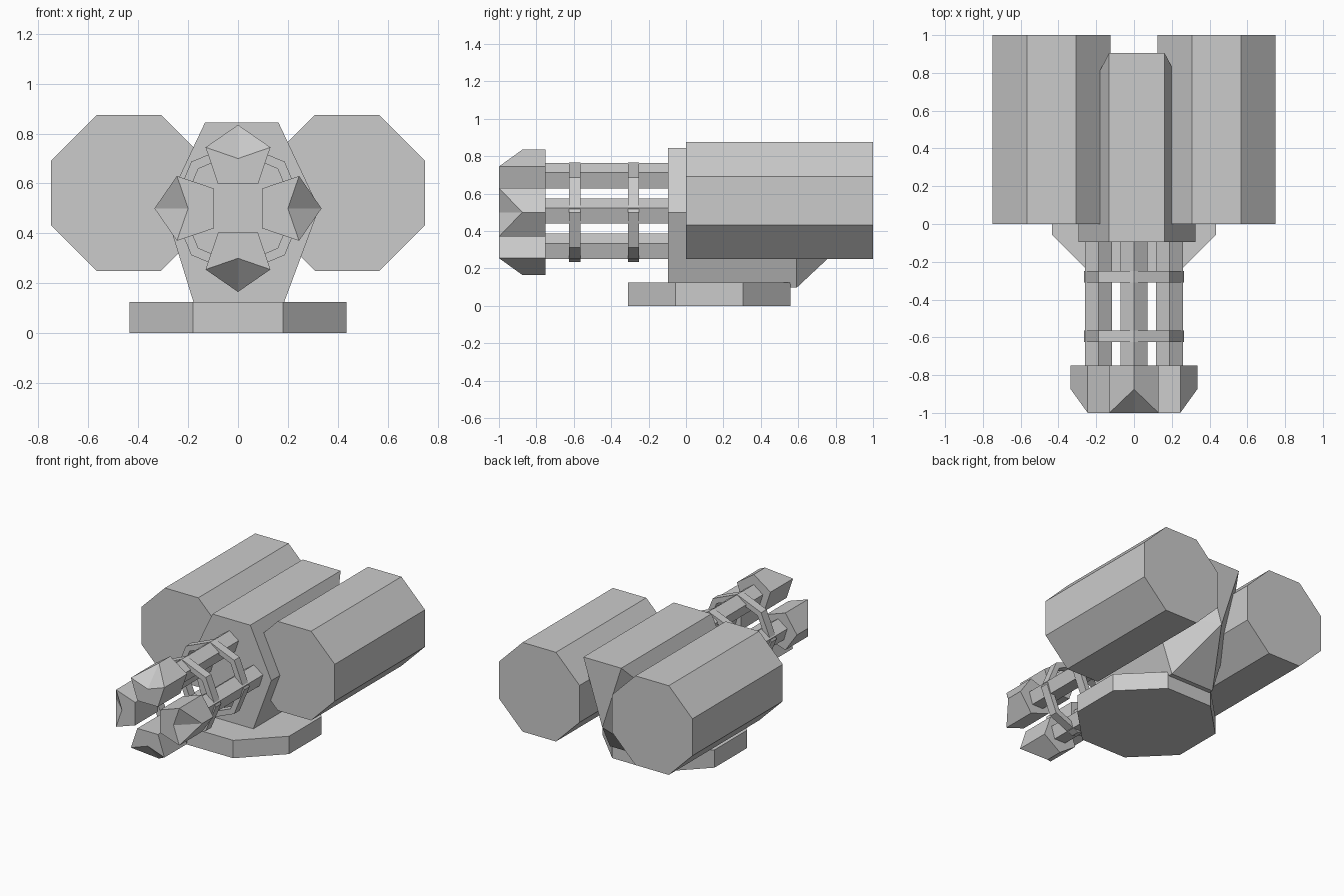
import bpy, bmesh
from math import sin, cos, pi

if "Cube" in bpy.data.objects:
    bpy.data.objects.remove(bpy.data.objects["Cube"])

AXIS_Z = 0.5  # height of the gun axis


def make(name, verts, faces):
    bm = bmesh.new()
    vs = [bm.verts.new(v) for v in verts]
    for f in faces:
        bm.faces.new([vs[i] for i in f])
    bmesh.ops.recalc_face_normals(bm, faces=bm.faces)
    me = bpy.data.meshes.new(name)
    bm.to_mesh(me)
    bm.free()
    ob = bpy.data.objects.new(name, me)
    bpy.context.collection.objects.link(ob)
    return ob


def sides(n, a=0, b=None):
    b = n if b is None else b
    return [(a + i, a + (i + 1) % n, b + (i + 1) % n, b + i) for i in range(n)]


def ngon(n, r, cx=0, cz=0, start=0):
    return [(cx + r * cos(start + 2 * pi * i / n), cz + r * sin(start + 2 * pi * i / n))
            for i in range(n)]


def prism(name, profile, y0, y1):
    n = len(profile)
    verts = [(x, y, z) for y in (y0, y1) for x, z in profile]
    return make(name, verts, sides(n) + [range(n), range(n, 2 * n)])


# Octagonal base plate
oct_base = ngon(8, 0.435 / cos(pi / 8), 0, 0.125, pi / 8)
make("base_plate", [(x, y, z) for z in (0, 0.125) for x, y in oct_base],
     sides(8) + [range(8), range(8, 16)])

# Side drums
for s, side in ((-1, "left"), (1, "right")):
    prism("drum_" + side, ngon(8, 0.3125 / cos(pi / 8), s * 0.4375, 0.5625, pi / 8), 0, 1)

# Central body: hexagonal section with a faceted tail
hexa = [(-0.132, 0.845), (0.162, 0.845), (0.325, 0.5), (0.175, 0.097), (-0.17, 0.097), (-0.295, 0.5)]
tail_y = [0.905, 0.905, 0.592, 0.592, 0.592, 0.592]
verts = [(x, -0.095, z) for x, z in hexa] + [(x, y, z) for (x, z), y in zip(hexa, tail_y)]
verts.append((0.015, 0.905, 0.39))
make("body", verts, sides(6) + [range(6)] + [(6 + i, 6 + (i + 1) % 6, 12) for i in range(6)])

# Four barrels, each with a muzzle block pointing outward
pod = [(0, 0.335), (0.13, 0.245), (0.08, 0.097), (-0.08, 0.097), (-0.13, 0.245)]
for k, side in enumerate(("top", "right", "bottom", "left")):
    c, s = round(cos(k * pi / 2)), round(sin(k * pi / 2))
    prism("barrel_" + side, ngon(5, 0.075, 0.189 * s, AXIS_Z + 0.189 * c, pi / 2), -0.76, -0.09)

    def place(u, r, y):
        return (r * s + u * c, y, AXIS_Z + r * c - u * s)

    verts = [place(u, r, -0.75) for u, r in pod]
    verts += [place(u, r, -0.875 if i == 0 else -1) for i, (u, r) in enumerate(pod)]
    verts.append(place(0, 0.2, -1))
    make("muzzle_" + side, verts,
         sides(5) + [range(5), (5, 6, 10), (5, 10, 9), (6, 7, 8, 9, 10)])

# Barrel clamp rings
for name, y0 in (("front_ring", -0.625), ("rear_ring", -0.31)):
    verts = [(x, y, z) for r, y in ((0.265, y0), (0.265, y0 + 0.06), (0.225, y0 + 0.06), (0.225, y0))
             for x, z in ngon(8, r, 0, AXIS_Z)]
    make(name, verts, [f for i in range(4) for f in sides(8, 8 * i, 8 * ((i + 1) % 4))])
